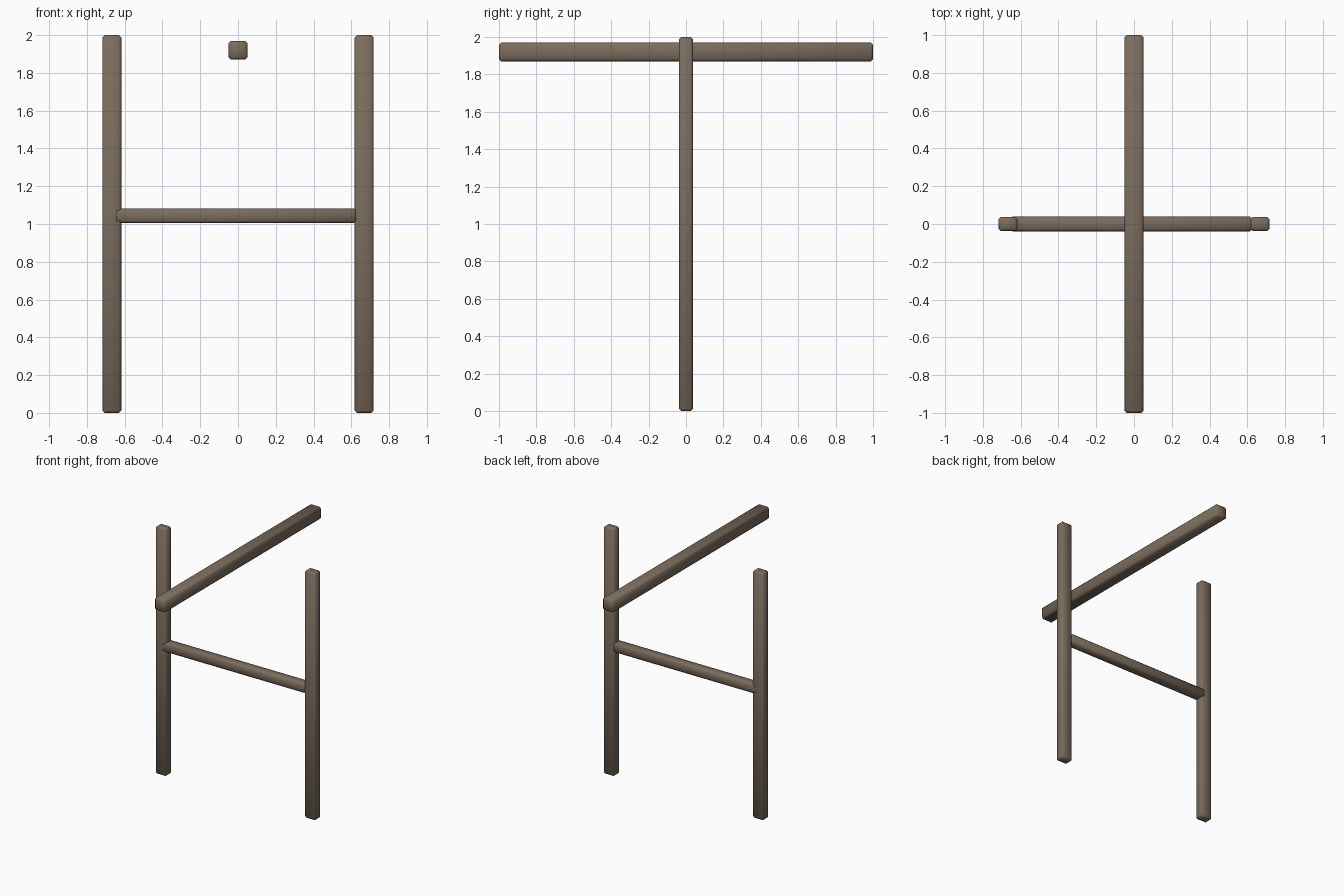
import bpy

if "Cube" in bpy.data.objects:
    bpy.data.objects.remove(bpy.data.objects["Cube"])

# one wood colour for the whole frame
wood = bpy.data.materials.new("weathered brown wood")
wood.diffuse_color = (0.20, 0.15, 0.11, 1)
wood.use_nodes = True
wood.node_tree.nodes["Principled BSDF"].inputs["Base Color"].default_value = wood.diffuse_color


def beam(name, lo, hi, bevel=0.012):
    """Box between two corners with softened edges and smooth shading."""
    size = [b - a for a, b in zip(lo, hi)]
    centre = [(a + b) / 2 for a, b in zip(lo, hi)]
    bpy.ops.mesh.primitive_cube_add(size=1, location=centre)
    ob = bpy.context.object
    ob.name = name
    ob.scale = size
    bpy.ops.object.transform_apply(location=False, rotation=False, scale=True)
    mod = ob.modifiers.new("soft edges", 'BEVEL')
    mod.width = bevel
    mod.segments = 1
    ob.data.materials.append(wood)
    bpy.ops.object.shade_smooth()
    return ob


# upright posts
for side, x in (("left", -0.668), ("right", 0.668)):
    beam(side + "_post", (x - 0.05, -0.0375, 0), (x + 0.05, 0.0375, 2))

# crossbar, its left end slightly proud of the post faces
beam("crossbar", (-0.655, -0.0385, 1.005), (0.625, 0.0385, 1.082))

# free top beam running front to back
beam("top_beam", (-0.05, -1, 1.87), (0.05, 1, 1.97))
